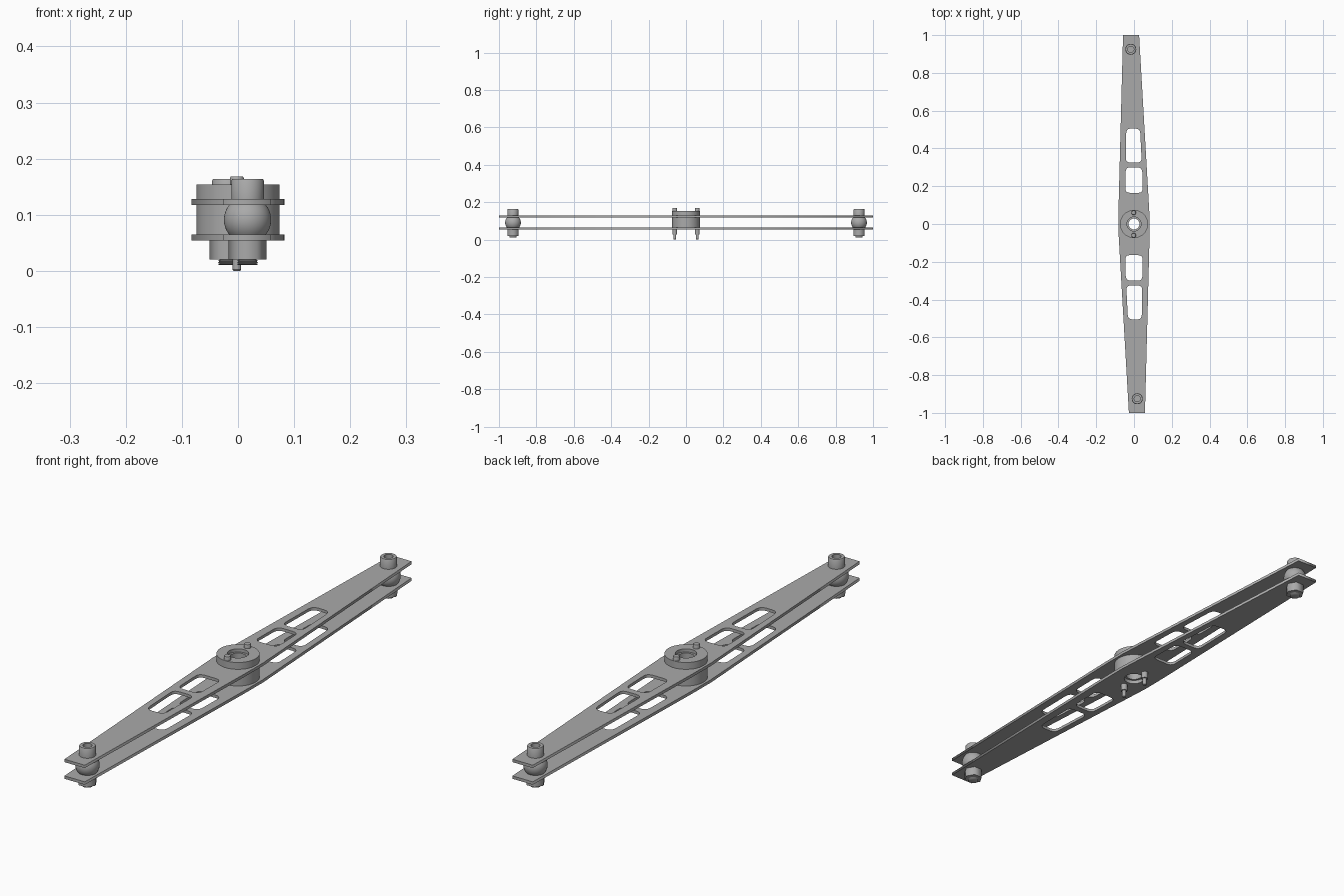
import bpy
from math import sin, cos, pi, radians
from mathutils import Vector

cube = bpy.data.objects.get("Cube")
if cube:
    bpy.data.objects.remove(cube)


def material(name, value):
    m = bpy.data.materials.new(name)
    m.use_nodes = True
    m.diffuse_color = (value, value, value, 1)
    m.node_tree.nodes["Principled BSDF"].inputs["Base Color"].default_value = m.diffuse_color
    return m


metal = material("grey metal", 0.40)


def finish(obj, smooth):
    obj.data.materials.clear()
    obj.data.materials.append(metal)
    bpy.ops.object.select_all(action='DESELECT')
    obj.select_set(True)
    bpy.context.view_layer.objects.active = obj
    if smooth:
        bpy.ops.object.shade_smooth_by_angle(angle=radians(35))


def circle(r, n=48, x=0, y=0, turn=0):
    return [(x + r * cos(turn + 2 * pi * i / n), y + r * sin(turn + 2 * pi * i / n)) for i in range(n)]


def rounded(corners, r, steps=5):
    """Round every corner of a polygon with a quadratic curve."""
    pts = []
    for i, c in enumerate(corners):
        c = Vector(c)
        a = c + (Vector(corners[i - 1]) - c).normalized() * r
        b = c + (Vector(corners[(i + 1) % len(corners)]) - c).normalized() * r
        for k in range(steps + 1):
            t = k / steps
            pts.append(tuple(a * (1 - t) ** 2 + c * 2 * t * (1 - t) + b * t * t))
    return pts


def sheet(name, loops, z0, z1, loc=(0, 0), smooth=True):
    """Extrude an outline, with further loops as holes."""
    cu = bpy.data.curves.new(name, 'CURVE')
    cu.dimensions = '2D'
    cu.fill_mode = 'BOTH'
    cu.extrude = (z1 - z0) / 2
    for loop in loops:
        s = cu.splines.new('POLY')
        s.points.add(len(loop) - 1)
        for p, (x, y) in zip(s.points, loop):
            p.co = (x, y, 0, 1)
        s.use_cyclic_u = True
    obj = bpy.data.objects.new(name, cu)
    obj.location = (*loc, (z0 + z1) / 2)
    bpy.context.collection.objects.link(obj)
    bpy.ops.object.select_all(action='DESELECT')
    obj.select_set(True)
    bpy.context.view_layer.objects.active = obj
    bpy.ops.object.convert(target='MESH')
    finish(bpy.context.view_layer.objects.active, smooth)


def lathe(name, profile, loc=(0, 0), n=40):
    """Turn an (r, z) profile around the vertical axis; it runs upward along the outside."""
    verts, faces, m = [], [], len(profile)
    for i in range(n):
        a = 2 * pi * i / n
        verts += [(r * cos(a), r * sin(a), z) for r, z in profile]
    for i in range(n):
        j = (i + 1) % n
        faces += [(i * m + k, j * m + k, j * m + k + 1, i * m + k + 1) for k in range(m - 1)]
    faces.append([i * m for i in reversed(range(n))])
    faces.append([i * m + m - 1 for i in range(n)])
    me = bpy.data.meshes.new(name)
    me.from_pydata(verts, [], faces)
    obj = bpy.data.objects.new(name, me)
    obj.location = (*loc, 0)
    bpy.context.collection.objects.link(obj)
    finish(obj, True)


def turned(points):
    return [(-x, -y) for x, y in points]


# Two long slotted plates, each with half-turn symmetry
half = [(-0.027, -1), (0.058, -1), (0.082, -0.08), (0.083, 0.03)]
outline = half + turned(half)
slots = [rounded([(-0.047, -0.165), (-0.043, -0.30), (0.044, -0.30), (0.046, -0.165)], 0.025),
         rounded([(-0.041, -0.325), (-0.032, -0.505), (0.041, -0.505), (0.044, -0.325)], 0.025)]
slots += [turned(s) for s in slots]
hub_hole = circle(0.037)
for name, z in (("lower_plate", 0.054), ("upper_plate", 0.117)):
    sheet(name, [outline, hub_hole] + slots, z, z + 0.011, smooth=False)

# Central hub: spacer, top collar and inner ring
sheet("hub_spacer", [circle(0.074, 64), hub_hole], 0.065, 0.117)
sheet("hub_collar", [circle(0.074, 64), hub_hole], 0.128, 0.154)
sheet("hub_inner_ring", [circle(0.037), circle(0.029)], 0.068, 0.142)

for side, label in ((-1, "front"), (1, "back")):
    # Hub screws with small nuts
    spot = (-0.002, side * 0.06)
    lathe(label + "_hub_screw", [(0.006, 0), (0.0075, 0.002), (0.0075, 0.154), (0.0125, 0.154),
                                 (0.0125, 0.165), (0.011, 0.168)], spot, 24)
    sheet(label + "_hub_nut", [circle(0.0135, 6)], 0.028, 0.054, spot, False)

    # End bolts: ball spacer, socket head, hex nut and threaded tip
    spot = (-side * 0.017, side * 0.925)
    ball = []
    for k in range(17):
        z = -0.026 + 0.052 * k / 16
        ball.append(((0.042 ** 2 - z * z) ** 0.5, 0.091 + z))
    lathe(label + "_ball", ball, spot, 48)
    lathe(label + "_bolt_head", [(0.029, 0.128), (0.029, 0.161), (0.027, 0.164), (0.016, 0.164),
                                 (0.016, 0.146)], spot)
    sheet(label + "_nut", [circle(0.034, 6)], 0.020, 0.054, spot, False)
    thread = [(0.015, 0.010)]
    for k in range(3):
        thread += [(0.019, 0.012 + k * 0.003), (0.016, 0.0135 + k * 0.003)]
    lathe(label + "_bolt_tip", thread + [(0.016, 0.022)], spot)
